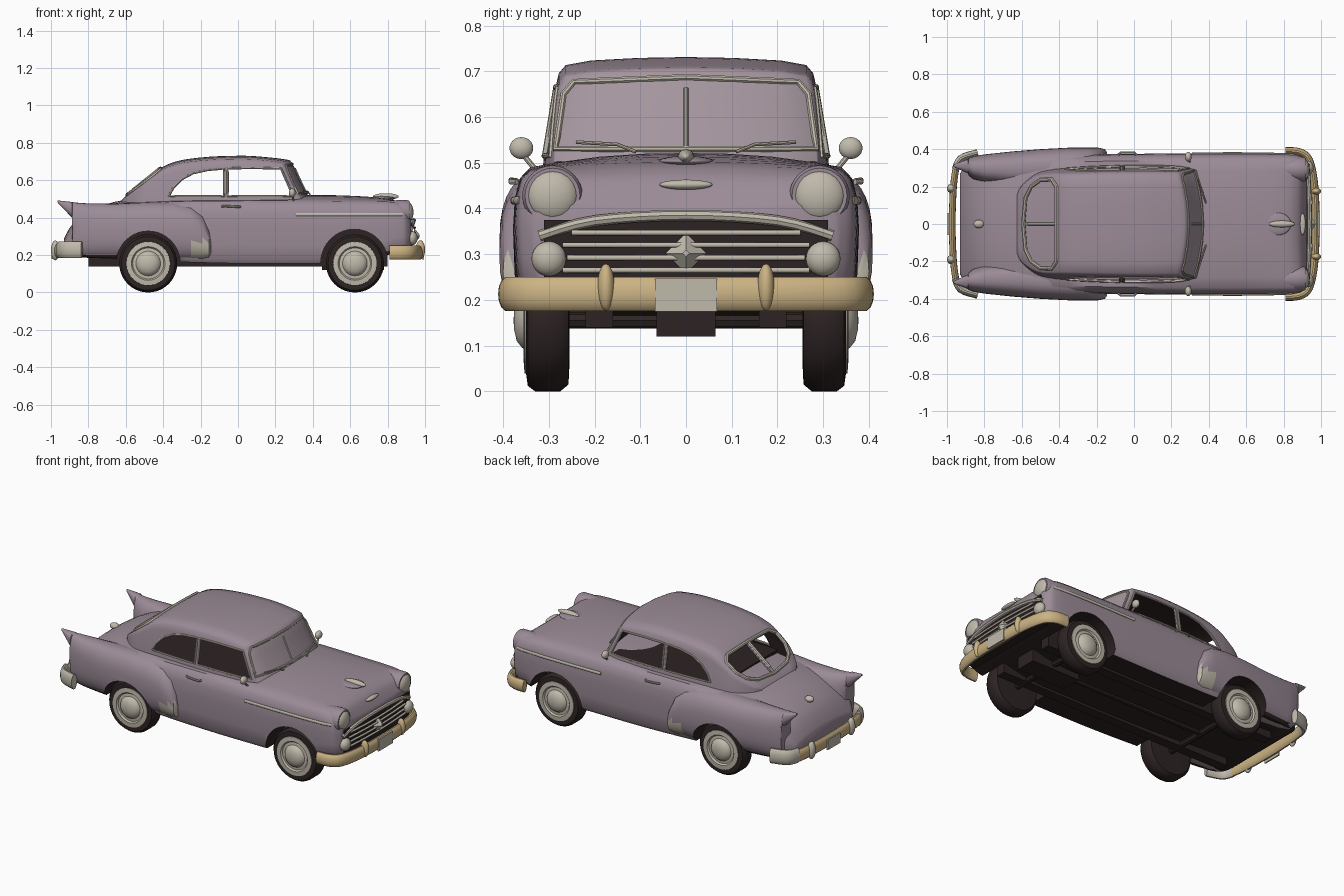
import bpy, bmesh, math
from mathutils import Vector
from mathutils.bvhtree import BVHTree

if "Cube" in bpy.data.objects:
    bpy.data.objects.remove(bpy.data.objects["Cube"])

def mat(name, c):
    m = bpy.data.materials.new(name)
    m.diffuse_color = (*c, 1)
    m.use_nodes = True
    m.node_tree.nodes["Principled BSDF"].inputs["Base Color"].default_value = m.diffuse_color
    return m
PAINT = mat("lilac_paint", (.33, .26, .31))
GLASS = mat("tinted_glass", (.37, .30, .34))
TRIM = mat("pale_trim", (.53, .49, .41))
TAN = mat("tan_bumper", (.60, .45, .23))
DARK = mat("dark_rubber", (.027, .017, .017))

# ---------- helpers ----------
def activate(ob):
    bpy.ops.object.select_all(action='DESELECT')
    ob.select_set(True)
    bpy.context.view_layer.objects.active = ob

def finish(ob, angle=40):
    activate(ob)
    bpy.ops.object.shade_smooth_by_angle(angle=math.radians(angle))
    return ob

def mesh_obj(name, verts, faces, mats, rule=None, up=False):
    me = bpy.data.meshes.new(name)
    me.from_pydata([tuple(v) for v in verts], [], faces)
    bm = bmesh.new()
    bm.from_mesh(me)
    bmesh.ops.recalc_face_normals(bm, faces=bm.faces)
    if up and max(bm.faces, key=lambda f: f.calc_center_median().z).normal.z < 0:
        bmesh.ops.reverse_faces(bm, faces=bm.faces)
    bm.to_mesh(me)
    bm.free()
    for m in mats:
        me.materials.append(m)
    if rule:
        for p in me.polygons:
            p.material_index = rule(p)
    ob = bpy.data.objects.new(name, me)
    bpy.context.collection.objects.link(ob)
    return finish(ob)

def loft(name, rings, mats, rule=None, closed=True, up=False):
    n = len(rings[0])
    verts = [v for r in rings for v in r]
    faces = [(i*n+j, i*n+(j+1) % n, (i+1)*n+(j+1) % n, (i+1)*n+j)
             for i in range(len(rings)-1) for j in range(n if closed else n-1)]
    if closed:
        faces += [tuple(range(n)), tuple(range(len(verts)-n, len(verts)))]
    return mesh_obj(name, verts, faces, mats, rule, up)

def spline(rows, n=4):
    out = []
    for i in range(len(rows)-1):
        q = [rows[max(i-1, 0)], rows[i], rows[i+1], rows[min(i+2, len(rows)-1)]]
        for k in range(n):
            t = k/n
            out.append(tuple(.5*(2*b+(c-a)*t+(2*a-5*b+4*c-d)*t*t+(3*b-a-3*c+d)*t**3)
                             for a, b, c, d in zip(*q)))
    return out + [tuple(rows[-1])]

def sweep(name, path, z, rn, rz, m, n=14):
    """Elliptical section swept along a level path of (x, y)."""
    rings = []
    for i, p in enumerate(path):
        a, b = path[max(i-1, 0)], path[min(i+1, len(path)-1)]
        t = Vector((b[0]-a[0], b[1]-a[1])).normalized()
        rings.append([(p[0]-t.y*math.cos(w)*rn, p[1]+t.x*math.cos(w)*rn, z+math.sin(w)*rz)
                      for w in (2*math.pi*k/n for k in range(n))])
    return loft(name, rings, [m])

def tube(name, pts, r, m, cyclic=False):
    cu = bpy.data.curves.new(name, 'CURVE')
    cu.dimensions, cu.bevel_depth, cu.bevel_resolution, cu.use_fill_caps = '3D', r, 2, True
    sp = cu.splines.new('POLY')
    sp.points.add(len(pts)-1)
    for q, p in zip(sp.points, pts):
        q.co = (*p, 1)
    sp.use_cyclic_u = cyclic
    cu.materials.append(m)
    ob = bpy.data.objects.new(name, cu)
    bpy.context.collection.objects.link(ob)
    activate(ob)
    bpy.ops.object.convert(target='MESH')
    return finish(bpy.context.object)

def lathe(name, prof, c, s, m, n=40):
    """Profile of (radius, outward y) turned about the y axis at c."""
    return loft(name, [[(c[0]+r*math.cos(a), s*y, c[1]+r*math.sin(a))
                for a in (2*math.pi*k/n for k in range(n))] for r, y in prof], [m])

def ball(name, c, r, m):
    bpy.ops.mesh.primitive_uv_sphere_add(segments=24, ring_count=12, location=c)
    ob = bpy.context.object
    ob.name, ob.scale = name, r
    ob.data.materials.append(m)
    return finish(ob, 60)

def box(name, lo, hi, m):
    bpy.ops.mesh.primitive_cube_add(size=1, location=[(a+b)/2 for a, b in zip(lo, hi)])
    ob = bpy.context.object
    ob.name, ob.scale = name, [b-a for a, b in zip(lo, hi)]
    ob.data.materials.append(m)
    return ob

def cut(ob, cutters):
    activate(ob)
    for c in cutters:
        md = ob.modifiers.new("cut", 'BOOLEAN')
        md.operation, md.solver, md.object = 'DIFFERENCE', 'EXACT', c
        bpy.ops.object.modifier_apply(modifier=md.name)
    finish(ob)

# ---------- main body: x, half width, bottom, shoulder, centre height ----------
rows = [(-.93, .27, .22, .27, .29), (-.90, .31, .20, .31, .345), (-.85, .34, .19, .36, .40),
        (-.75, .355, .185, .42, .455), (-.6, .365, .18, .46, .495), (-.35, .37, .165, .485, .50),
        (0, .375, .155, .49, .50), (.35, .378, .155, .49, .52), (.6, .378, .16, .487, .517),
        (.8, .375, .2, .485, .502), (.87, .37, .22, .474, .475), (.9, .36, .23, .455, .44),
        (.925, .33, .24, .41, .395)]
def body_ring(x, w, zb, zs, zc):
    d, h = zc-zs, zs-zb
    half = [(w*.93, zb), (w*.975, zb+.07*h), (w*.99, zb+.3*h), (w, zb+.6*h), (w*.99, zb+.8*h),
            (w*.96, zb+.93*h), (w*.9, zs), (w*.75, zs+.35*d), (w*.5, zs+.75*d), (w*.25, zs+.95*d)]
    return [(x, y, z) for y, z in half] + [(x, 0, zc)] + [(x, -y, z) for y, z in half[::-1]]
body = loft("body", [body_ring(*r) for r in spline(rows, 3)], [PAINT, DARK],
            lambda p: int(p.normal.z < -.6 and p.center.z < .25))

# ---------- rear fenders with fins: x, inner y, outer y, bottom, top ----------
frows = [(-.145, .25, .385, .2, .28), (-.155, .24, .40, .18, .34), (-.19, .22, .408, .17, .42),
         (-.25, .2, .408, .17, .465), (-.35, .2, .408, .17, .482), (-.5, .2, .40, .17, .482),
         (-.65, .2, .388, .18, .475), (-.8, .22, .372, .185, .476), (-.86, .24, .362, .19, .48),
         (-.885, .26, .352, .21, .483), (-.888, .27, .347, .40, .484), (-.965, .306, .318, .481, .492)]
def fender_ring(s, x, yi, yo, zb, zt, n=32):
    sgn = lambda v: math.copysign(abs(v)**(2/2.5), v)
    return [(x, s*((yi+yo)/2+(yo-yi)/2*sgn(math.cos(a))), (zb+zt)/2+(zt-zb)/2*sgn(math.sin(a)))
            for a in (2*math.pi*k/n for k in range(n))]
fenders = [loft("rear_fender", [fender_ring(s, *r) for r in frows], [PAINT, DARK, TRIM],
                lambda p: 2 if p.center.x > -.23 and p.center.z < .285 else 0) for s in (1, -1)]

# wheel arches
arches = []
for s in (1, -1):
    for x, r in ((-.48, .17), (.622, .18)):
        c = lathe("arch_cutter", [(r, .22), (r, .5)], (x, .158), s, PAINT)
        c.data.materials.append(DARK)
        for p in c.data.polygons:
            p.material_index = 1
        arches.append(c)
for ob in [body] + fenders:
    cut(ob, arches)

# ---------- cabin shell: x, half width, roof height ----------
crows = [(.38, .295, .505), (.33, .305, .605), (.288, .31, .693), (.25, .312, .712), (.1, .315, .728),
         (0, .315, .731), (-.15, .312, .726), (-.3, .305, .708), (-.39, .298, .678), (-.44, .292, .642),
         (-.52, .272, .578), (-.6, .21, .515), (-.625, .16, .49)]
def cabin_ring(x, wb, zt):
    h = zt-.46
    k = h/.27
    half = [(wb, 0), (wb-.004*k, .18), (wb-.03*k, .76), (wb-.037*k, .87), (wb-.052*k, .935),
            (wb*.66, .972), (wb*.33, .993)]
    pts = [(y, f) for y, f in half] + [(0, 1)] + [(-y, f) for y, f in half[::-1]]
    bend = .55*min(max((x-.1)/.19, 0), 1)
    return [(x-bend*y*y, y, .46+f*h) for y, f in pts]
cabin = loft("cabin_shell", [cabin_ring(*r) for r in spline(crows, 3)], [PAINT, GLASS, DARK, DARK],
             lambda p: int(p.normal.x > .6), closed=False, up=True)
bvh = BVHTree.FromPolygons([v.co.copy() for v in cabin.data.vertices],
                           [tuple(p.vertices) for p in cabin.data.polygons])
md = cabin.modifiers.new("thickness", 'SOLIDIFY')
md.thickness, md.offset, md.material_offset = .012, -1, 2
activate(cabin)
bpy.ops.object.modifier_apply(modifier=md.name)

def prism(poly, fn):
    n = len(poly)
    return loft("window_cutter", [[fn(a, b, t) for a, b in poly] for t in (0, 1)], [PAINT])
door = [(-.055, .515), (.295, .515), (.23, .662), (.08, .666), (-.055, .663)]
quarter = [(-.075, .515), (-.075, .662), (-.16, .655), (-.24, .637), (-.3, .605), (-.345, .56), (-.37, .515)]
rear = [(-.415, .012), (-.415, .20), (-.44, .238), (-.5, .235), (-.55, .2), (-.58, .14), (-.592, .012)]
side_fn = lambda a, b, t: (a, t*1.2-.6, b)
cutters = [prism(door, side_fn), prism(quarter, side_fn)]
cutters += [prism(rear, lambda a, b, t, s=s: (a, s*b, .4+t*.5)) for s in (1, -1)]
cut(cabin, cutters)
for c in cutters + arches:
    bpy.data.objects.remove(c)

# window trim projected on the cabin
def trim(name, pts, d, r=.006, cyclic=True):
    out, n = [], len(pts)
    for i in range(n if cyclic else n-1):
        a, b = Vector(pts[i]), Vector(pts[(i+1) % n])
        for k in range(6):
            hit = bvh.ray_cast(a.lerp(b, k/6), Vector(d))[0]
            if hit:
                out.append(hit)
    tube(name, out, r, TRIM, cyclic)
for s in (1, -1):
    trim("door_window_trim", [(x, s, z) for x, z in door], (0, -s, 0))
    trim("quarter_window_trim", [(x, s, z) for x, z in quarter], (0, -s, 0))
trim("rear_window_frame", [(x, y, 1) for x, y in rear] + [(x, -y, 1) for x, y in rear[::-1]], (0, 0, -1), .011)
trim("rear_window_bar", [(-.415, 0, 1), (-.592, 0, 1)], (0, 0, -1), .011, False)
trim("windshield_frame", [(1, -.285, .53), (1, .285, .53), (1, .268, .65), (1, .245, .677), (1, 0, .687),
                          (1, -.245, .677), (1, -.268, .65)], (-1, 0, 0), .007)
trim("windshield_bar", [(1, 0, .53), (1, 0, .69)], (-1, 0, 0), .005, False)
box("interior_floor", (-.42, -.285, .49), (.3, .285, .508), DARK)

# ---------- wheels ----------
for s in (1, -1):
    for x in (-.48, .625):
        c = (x, .155)
        lathe("tire", [(.10, .255), (.14, .257), (.155, .275), (.155, .33), (.143, .346), (.115, .35), (.10, .345)], c, s, DARK)
        lathe("whitewall", [(.118, .34), (.116, .353), (.09, .355), (.083, .346), (.066, .348), (.06, .358),
                            (.045, .37), (.02, .376), (.002, .377)], c, s, TRIM)

# ---------- bumpers ----------
half = [(.972, 0), (.966, .2), (.938, .34), (.885, .385), (.81, .391)]
full = lambda h: [(x, -y) for x, y in h[:0:-1]] + h
sweep("front_bumper", spline(full(half)), .213, .02, .038, TAN)
sweep("rear_bumper", spline(full([(-.972, 0), (-.965, .2), (-.95, .31)])), .222, .018, .038, TAN)
for s in (1, -1):
    sweep("rear_bumper_end", spline([(-.955, s*.29), (-.925, s*.35), (-.835, s*.38)]), .228, .02, .046, TRIM)
    ball("front_overrider", (.975, s*.175, .228), (.025, .019, .051), TAN)
    ball("rear_overrider", (-.977, s*.19, .225), (.023, .025, .053), TRIM)
box("front_plate", (.985, -.068, .175), (.994, .068, .247), TRIM)
box("rear_plate", (-.996, -.06, .18), (-.988, .06, .24), TRIM)

# ---------- front end ----------
box("grille_back", (.88, -.31, .2), (.932, .31, .375), DARK)
for z, w in ((.265, .27), (.292, .26), (.32, .27), (.347, .25)):
    sweep("grille_bar", [(.935, -w), (.943, -w/2), (.946, 0), (.943, w/2), (.935, w)], z, .006, .006, TRIM)
tube("grille_top_lip", spline([(.925, -.32, .34), (.935, -.2, .373), (.94, 0, .385), (.935, .2, .373), (.925, .32, .34)]), .012, TRIM)
bpy.ops.mesh.primitive_cone_add(vertices=4, radius1=.045, radius2=.008, depth=.03, location=(.955, 0, .302), rotation=(0, math.pi/2, 0))
bpy.context.object.name = "grille_star"
bpy.context.object.data.materials.append(TRIM)
ball("hood_badge", (.902, 0, .452), (.015, .058, .011), TRIM)
ball("hood_ornament", (.79, 0, .513), (.07, .018, .017), TRIM)
ball("hood_scoop", (.77, 0, .503), (.07, .06, .012), PAINT)
ball("trunk_handle", (-.83, 0, .425), (.028, .022, .018), TRIM)
for s in (1, -1):
    loft("headlight_pod", [[(x, s*.292+r*math.cos(a), .428+r*math.sin(a)) for a in (math.pi*k/16 for k in range(32))]
                           for x, r in ((.72, .055), (.86, .066), (.905, .066), (.918, .06))], [PAINT])
    ball("headlight", (.908, s*.292, .428), (.03, .056, .056), TRIM)
    ball("parking_light", (.93, s*.3, .29), (.03, .038, .038), TRIM)
    # side strip, handle, mirror, wiper
    sweep("side_strip", [(.31, s*.375), (.5, s*.378), (.7, s*.377), (.84, s*.371), (.88, s*.362)], .417, .006, .009, TRIM)
    tube("door_handle", [(-.085, s*.37, .46), (-.07, s*.383, .462), (.0, s*.383, .458), (.012, s*.37, .458)], .006, TRIM)
    ball("side_mirror", (.29, s*.36, .532), (.018, .026, .024), TRIM)
    tube("mirror_stalk", [(.29, s*.358, .52), (.3, s*.325, .48)], .006, TRIM)
    tube("wiper", [(.385, s*.11, .524), (.372, s*.15, .54), (.345, s*.24, .545)], .004, TRIM)

# ---------- underside ----------
for x in (-.48, .625):
    tube("axle", [(x, -.27, .155), (x, .27, .155)], .018, DARK)
box("engine_pan", (.45, -.065, .12), (.78, .065, .2), DARK)
for s in (1, -1):
    box("chassis_rail", (-.8, s*.19-.03, .14), (.8, s*.19+.03, .21), DARK)
tube("drive_shaft", [(-.48, 0, .155), (.5, 0, .155)], .015, DARK)
